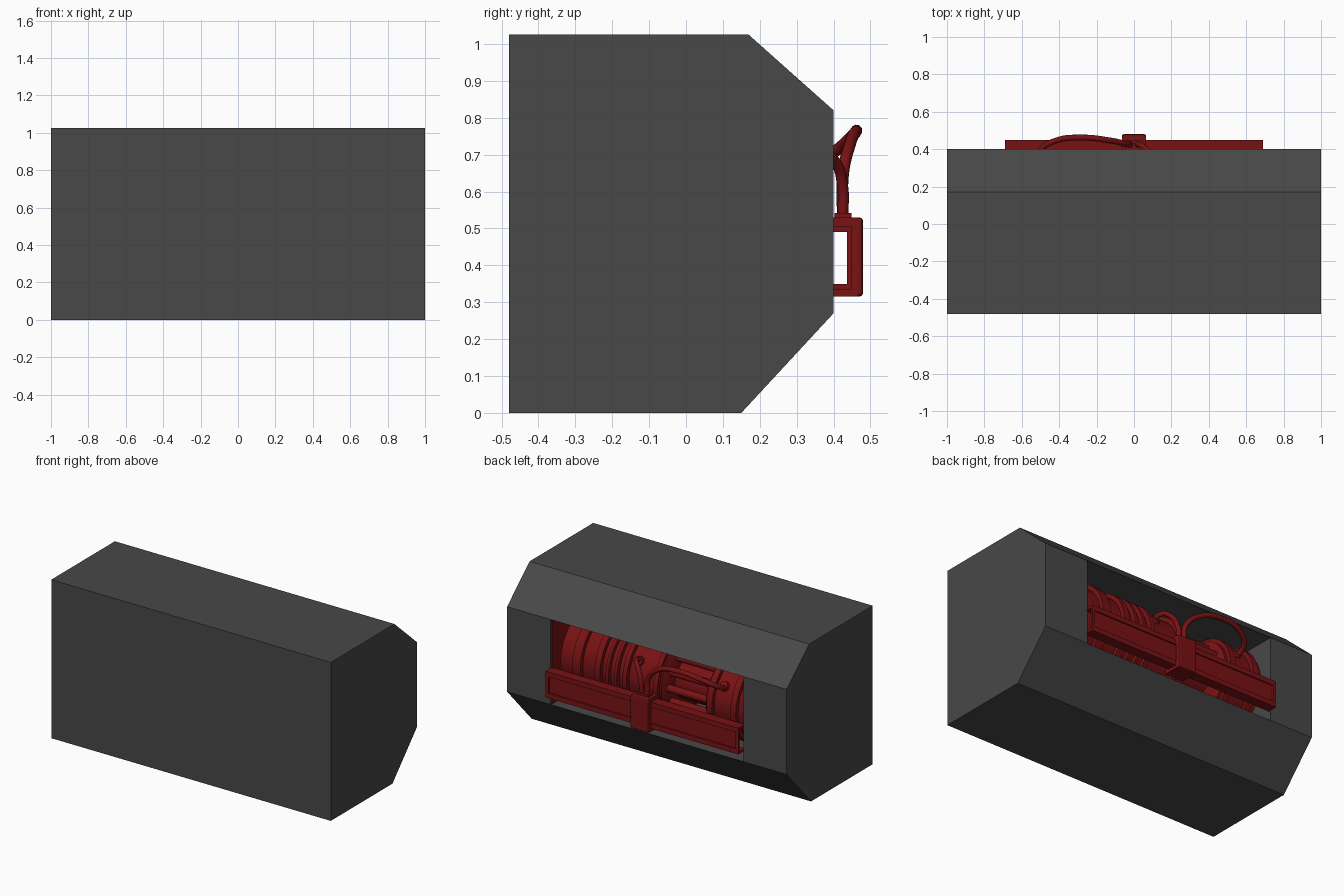
import bpy, bmesh, math
from mathutils import Vector, Matrix

if "Cube" in bpy.data.objects:
    bpy.data.objects.remove(bpy.data.objects["Cube"])


def material(name, rgb):
    m = bpy.data.materials.new(name)
    m.diffuse_color = (*rgb, 1)
    m.use_nodes = True
    m.node_tree.nodes["Principled BSDF"].inputs["Base Color"].default_value = m.diffuse_color
    return m


GREY = material("dark_grey", (0.065, 0.065, 0.065))
RED = material("deep_red", (0.19, 0.006, 0.007))
AXIS_Y, AXIS_Z = 0.11, 0.545      # machine axis runs along x


def finish(name, bm, mat, smooth=False):
    bmesh.ops.recalc_face_normals(bm, faces=bm.faces)
    me = bpy.data.meshes.new(name)
    bm.to_mesh(me)
    bm.free()
    ob = bpy.data.objects.new(name, me)
    bpy.context.collection.objects.link(ob)
    me.materials.append(mat)
    if smooth:
        bpy.ops.object.select_all(action='DESELECT')
        ob.select_set(True)
        bpy.context.view_layer.objects.active = ob
        bpy.ops.object.shade_smooth_by_angle(angle=math.radians(35))
    return ob


def prism(bm, profile, x0, x1):
    """Extrude a (y, z) profile along x."""
    f = bm.faces.new([bm.verts.new((x0, y, z)) for y, z in profile])
    r = bmesh.ops.extrude_face_region(bm, geom=[f])
    vs = [v for v in r['geom'] if isinstance(v, bmesh.types.BMVert)]
    bmesh.ops.translate(bm, verts=vs, vec=(x1 - x0, 0, 0))


def box(name, lo, hi, mat):
    bm = bmesh.new()
    prism(bm, [(lo[1], lo[2]), (hi[1], lo[2]), (hi[1], hi[2]), (lo[1], hi[2])], lo[0], hi[0])
    return finish(name, bm, mat)


def lathe(name, profile, segments=48):
    """Spin an (x, radius) profile round the machine axis."""
    bm = bmesh.new()
    rings = []
    for x, r in profile:
        rings.append([bm.verts.new((x, AXIS_Y + r * math.cos(a), AXIS_Z + r * math.sin(a)))
                      for a in (2 * math.pi * i / segments for i in range(segments))])
    for a, b in zip(rings, rings[1:]):
        for i in range(segments):
            j = (i + 1) % segments
            bm.faces.new((a[i], a[j], b[j], b[i]))
    bm.faces.new(rings[0])
    bm.faces.new(rings[-1])
    return finish(name, bm, RED, True)


def ribbed(x0, x1, r, ribs, height, cap):
    """Drum profile with chamfered ends and raised ribs given as (start, end)."""
    p = [(x0, cap), (x0 + 0.02, r)]
    for a, b in ribs:
        p += [(a, r), (a, r + height), (b, r + height), (b, r)]
    return p + [(x1 - 0.02, r), (x1, cap)]


def hose(name, points, radius):
    cu = bpy.data.curves.new(name, 'CURVE')
    cu.dimensions = '3D'
    cu.bevel_depth = radius
    cu.bevel_resolution = 3
    cu.resolution_u = 8
    cu.use_fill_caps = True
    sp = cu.splines.new('BEZIER')
    sp.bezier_points.add(len(points) - 1)
    for bp, p in zip(sp.bezier_points, points):
        bp.co = p
        bp.handle_left_type = bp.handle_right_type = 'AUTO'
    ob = bpy.data.objects.new(name, cu)
    bpy.context.collection.objects.link(ob)
    cu.materials.append(RED)


# Housing: chamfered prism with a recess pushed in from the rear face
bm = bmesh.new()
prism(bm, [(-0.48, 0), (0.15, 0), (0.40, 0.27), (0.40, 0.82), (0.17, 1.025), (-0.48, 1.025)], -1, 1)
for x in (-0.69, 0.69):
    bmesh.ops.bisect_plane(bm, geom=bm.verts[:] + bm.edges[:] + bm.faces[:],
                           plane_co=(x, 0, 0), plane_no=(1, 0, 0))
bmesh.ops.recalc_face_normals(bm, faces=bm.faces)
rear = [f for f in bm.faces if f.normal.y > 0.99 and abs(f.calc_center_median().x) < 0.1]
ext = bmesh.ops.extrude_face_region(bm, geom=rear)
bmesh.ops.translate(bm, verts=[v for v in ext['geom'] if isinstance(v, bmesh.types.BMVert)],
                    vec=(0, -0.66, 0))
if rear[0].is_valid:
    bmesh.ops.delete(bm, geom=rear, context='FACES_ONLY')
finish("housing", bm, GREY)

# Machine drums, core and end plate
lathe("large_drum", ribbed(-0.09, 0.67, 0.243,
      [(-0.06, -0.03), (0.16, 0.19), (0.23, 0.25), (0.29, 0.31), (0.35, 0.39), (0.49, 0.55)], 0.027, 0.2))
lathe("small_drum", ribbed(-0.68, -0.37, 0.243,
      [(-0.62, -0.58), (-0.45, -0.41)], 0.025, 0.2))
lathe("core", [(-0.38, 0.13), (-0.08, 0.13)], 32)
box("end_plate", (0.68, -0.2, 0.275), (0.688, 0.395, 0.815), RED)

# Tie rods around the core
bm = bmesh.new()
for i in range(12):
    a = 2 * math.pi * i / 12
    m = Matrix.Translation((-0.23, AXIS_Y + 0.19 * math.cos(a), AXIS_Z + 0.19 * math.sin(a))) \
        @ Matrix.Rotation(math.pi / 2, 4, 'Y')
    bmesh.ops.create_cone(bm, cap_ends=True, segments=12, radius1=0.024, radius2=0.024, depth=0.3, matrix=m)
finish("tie_rods", bm, RED, True)

# Rear crossbar: channel with a raised rim round a recessed web
for name, z0, z1 in (("bar_top_flange", 0.49, 0.505), ("bar_bottom_flange", 0.335, 0.35)):
    box(name, (-0.69, 0.385, z0), (0.69, 0.45, z1), RED)
bm = bmesh.new()
prism(bm, [(0.437, 0.345), (0.45, 0.345), (0.45, 0.495), (0.437, 0.495)], -0.69, 0.69)
bmesh.ops.bisect_plane(bm, geom=bm.verts[:] + bm.edges[:] + bm.faces[:],
                       plane_co=(0, 0, 0), plane_no=(1, 0, 0))
bmesh.ops.recalc_face_normals(bm, faces=bm.faces)
panels = [f for f in bm.faces if f.normal.y > 0.99]
bmesh.ops.inset_individual(bm, faces=panels, thickness=0.03)
bmesh.ops.inset_individual(bm, faces=panels, thickness=0.002, depth=-0.008)
finish("bar_web", bm, RED)

# Central bracket: rounded loop around the crossbar
bracket = box("bracket_front", (-0.065, 0.445, 0.315), (0.065, 0.48, 0.53), RED)
bev = bracket.modifiers.new("rounding", 'BEVEL')
bev.width = 0.01
bev.segments = 2
for name, z0, z1 in (("bracket_top", 0.49, 0.53), ("bracket_bottom", 0.315, 0.35)):
    box(name, (-0.065, 0.36, z0), (0.065, 0.465, z1), RED)
box("hose_fitting", (-0.045, 0.402, 0.53), (0.045, 0.448, 0.542), RED)

# Hoses and their sockets on the drums
hose("long_hose", [(-0.02, 0.425, 0.535), (-0.03, 0.425, 0.64), (-0.12, 0.445, 0.73),
                   (-0.28, 0.462, 0.765), (-0.42, 0.445, 0.745), (-0.5, 0.39, 0.70), (-0.5, 0.3, 0.655)], 0.016)
hose("short_hose", [(0.02, 0.425, 0.535), (0.025, 0.425, 0.61), (0.06, 0.405, 0.68),
                    (0.1, 0.365, 0.70), (0.11, 0.28, 0.66)], 0.015)
for name, x in (("long_hose_socket", -0.5), ("short_hose_socket", 0.11)):
    d = Vector((0, 0.85, 0.53)).normalized()
    bm = bmesh.new()
    m = Matrix.Translation(Vector((x, AXIS_Y, AXIS_Z)) + d * 0.245) @ d.to_track_quat('Z', 'Y').to_matrix().to_4x4()
    bmesh.ops.create_cone(bm, cap_ends=True, segments=20, radius1=0.032, radius2=0.028, depth=0.03, matrix=m)
    finish(name, bm, RED, True)
